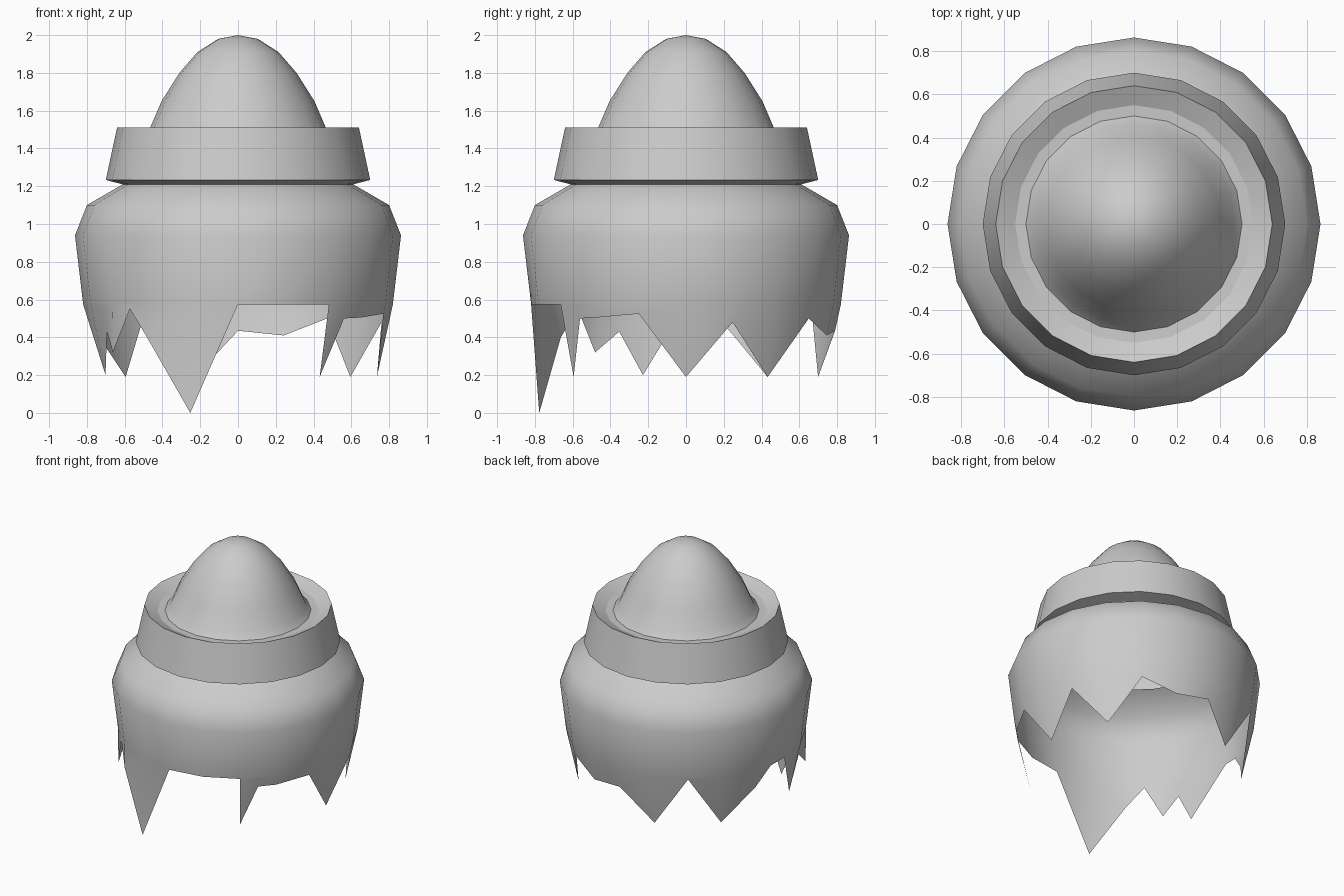
import bpy, bmesh, math

if "Cube" in bpy.data.objects:
    bpy.data.objects.remove(bpy.data.objects["Cube"])

SIDES = 20
STEP = 360 / SIDES


def point(r, deg, z):
    # point on a 20-sided ring, following its straight chords
    k = math.cos(math.radians(STEP / 2)) / math.cos(math.radians(deg % STEP - STEP / 2))
    a = math.radians(deg)
    return (r * k * math.cos(a), r * k * math.sin(a), z)


def lathe(bm, profile):
    rings = []
    for r, z in profile:
        if r == 0:
            rings.append([bm.verts.new((0, 0, z))] * SIDES)
        else:
            rings.append([bm.verts.new(point(r, i * STEP, z)) for i in range(SIDES)])
    for lo, hi in zip(rings, rings[1:]):
        for i in range(SIDES):
            j = (i + 1) % SIDES
            quad = [lo[i], lo[j], hi[j], hi[i]]
            bm.faces.new(list(dict.fromkeys(quad)))


def finish(bm, name):
    bmesh.ops.remove_doubles(bm, verts=bm.verts[:], dist=0.0005)
    me = bpy.data.meshes.new(name)
    bm.to_mesh(me)
    bm.free()
    ob = bpy.data.objects.new(name, me)
    bpy.context.collection.objects.link(ob)
    bpy.ops.object.select_all(action='DESELECT')
    ob.select_set(True)
    bpy.context.view_layer.objects.active = ob
    bpy.ops.object.shade_smooth_by_angle(angle=math.radians(45))
    return ob


# Broken shell body: round shoulder above, jagged hem below
RIM_R, RIM_Z = 0.82, 0.575
bm = bmesh.new()
lathe(bm, [(RIM_R, RIM_Z), (0.863, 0.94), (0.80, 1.10), (0.61, 1.21)])

# jagged hem: angle and bottom height
hem = [(0, .19), (18, .48), (36, .19), (54, .50), (72, .41), (90, .435),
       (108, .19), (126, .57), (144, .19), (162, .42), (171, .555), (180, RIM_Z),
       (198, .20), (207, .43), (216, .32), (225, .55), (234, .40), (252, 0),
       (270, RIM_Z), (288, RIM_Z), (305.95, RIM_Z), (306, .19), (315, .50),
       (324, .505), (342, .525)]
top, bottom = [], []
for deg, z in hem:
    taper = 0.005 if 210 < deg < 260 else 0.22   # front splinters hang straight
    top.append(bm.verts.new(point(RIM_R, deg, RIM_Z)))
    r = RIM_R - (RIM_Z - z) * taper
    bottom.append(top[-1] if z == RIM_Z else bm.verts.new(point(r, deg, z)))
for i in range(len(hem)):
    j = (i + 1) % len(hem)
    loop = list(dict.fromkeys([bottom[i], bottom[j], top[j], top[i]]))
    if len(loop) > 2:
        bm.faces.new(loop)
finish(bm, "broken_shell")

# Collar band around the neck
bm = bmesh.new()
lathe(bm, [(0.61, 1.21), (0.70, 1.233), (0.64, 1.512), (0.55, 1.47)])
finish(bm, "collar")

# Domed cap rising from the collar with a flared foot
bm = bmesh.new()
lathe(bm, [(0.55, 1.47), (0.50, 1.468), (0.465, 1.51), (0.405, 1.65), (0.31, 1.80),
           (0.215, 1.91), (0.105, 1.98), (0, 2.0)])
finish(bm, "dome_cap")
